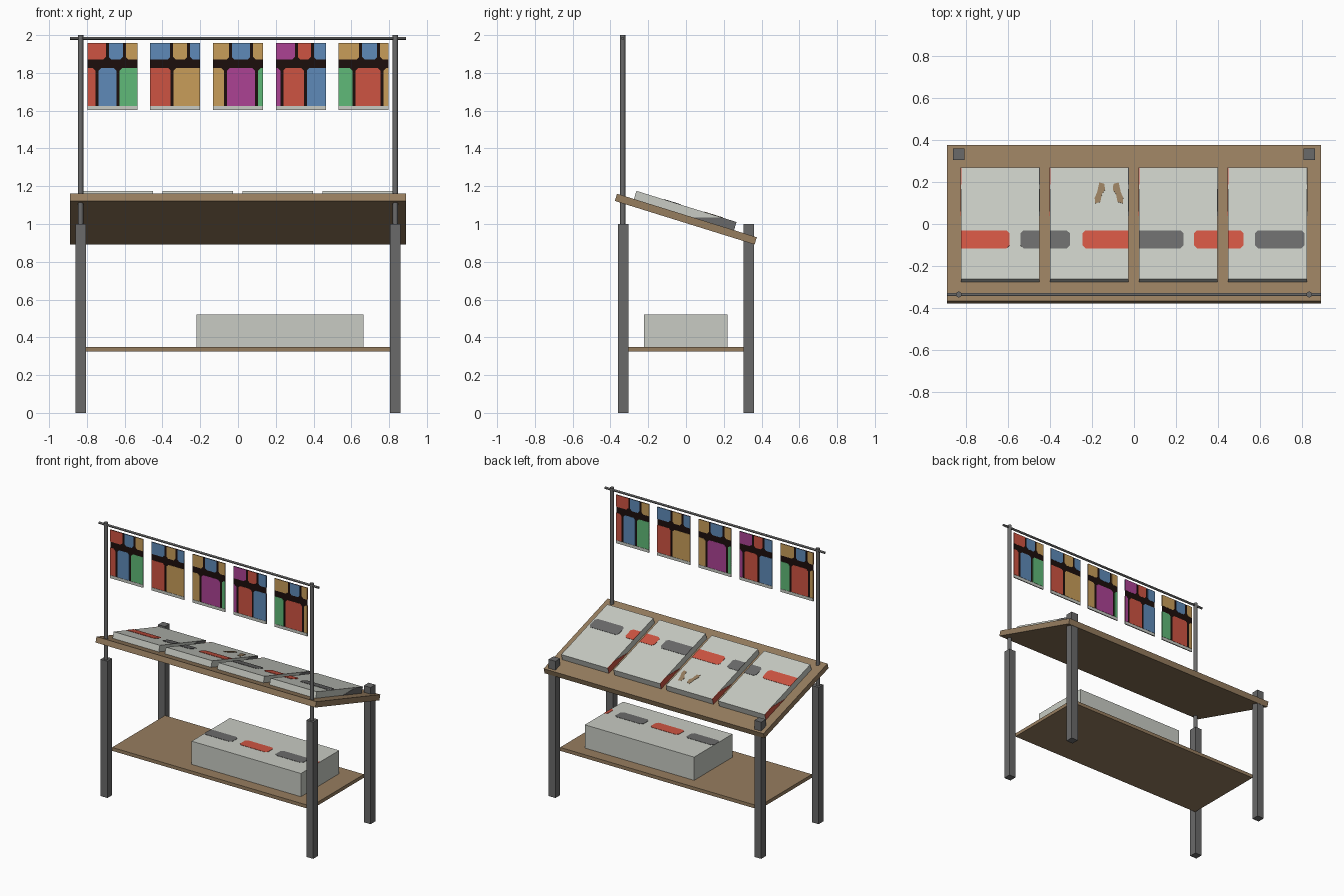
import bpy, bmesh
from math import radians, pi
from mathutils import Matrix

cube = bpy.data.objects.get("Cube")
if cube:
    bpy.data.objects.remove(cube, do_unlink=True)


def material(name, *rgb):
    lin = [((c / 255 + 0.055) / 1.055) ** 2.4 for c in rgb] + [1]
    m = bpy.data.materials.new(name)
    m.use_nodes = True
    m.diffuse_color = lin
    m.node_tree.nodes["Principled BSDF"].inputs["Base Color"].default_value = lin
    return m


WOOD = material("wood brown", 150, 125, 95)
METAL = material("dark grey", 106, 106, 106)
PALE = material("pale grey", 200, 203, 195)
BLACK = material("near black", 28, 14, 12)
RED = material("red", 206, 84, 66)
TINT = {"R": RED,
        "B": material("blue", 94, 138, 184),
        "T": material("tan", 200, 157, 90),
        "G": material("green", 96, 186, 120),
        "P": material("purple", 172, 66, 148)}


def finish(name, bm, mat, frame):
    mesh = bpy.data.meshes.new(name)
    bmesh.ops.recalc_face_normals(bm, faces=bm.faces)
    bm.to_mesh(mesh)
    bm.free()
    mesh.materials.append(mat)
    ob = bpy.data.objects.new(name, mesh)
    ob.matrix_world = frame
    bpy.context.collection.objects.link(ob)
    return ob


def prism(name, points, mat, frame, depth=0.004):
    """Flat plate from a 2D outline, centred on the frame's xy plane."""
    bm = bmesh.new()
    face = bm.faces.new([bm.verts.new((u, v, -depth / 2)) for u, v in points])
    new = bmesh.ops.extrude_face_region(bm, geom=[face])["geom"]
    bmesh.ops.translate(bm, vec=(0, 0, depth),
                        verts=[g for g in new if isinstance(g, bmesh.types.BMVert)])
    return finish(name, bm, mat, frame)


def box(name, x, y, z, mat, frame=Matrix()):
    """Box from three (low, high) ranges."""
    bm = bmesh.new()
    bmesh.ops.create_cube(bm, size=1)
    for v in bm.verts:
        for i, (low, high) in enumerate((x, y, z)):
            v.co[i] = low if v.co[i] < 0 else high
    return finish(name, bm, mat, frame)


def rod(name, radius, length, frame):
    bm = bmesh.new()
    bmesh.ops.create_cone(bm, cap_ends=True, segments=12, radius1=radius,
                          radius2=radius, depth=length)
    ob = finish(name, bm, METAL, frame)
    for o in bpy.context.selected_objects:
        o.select_set(False)
    ob.select_set(True)
    bpy.context.view_layer.objects.active = ob
    bpy.ops.object.shade_smooth_by_angle()


def outline(x0, x1, y0, y1, sw=0, se=0, ne=0, nw=0):
    """Rectangle with a chamfer size for each corner."""
    pts = []
    for x, y, c, dx, dy in ((x0, y0, sw, 1, 1), (x1, y0, se, -1, 1),
                            (x1, y1, ne, -1, -1), (x0, y1, nw, 1, -1)):
        if not c:
            pts.append((x, y))
            continue
        a, b = (x, y + c * dy), (x + c * dx, y)
        pts += [a, b] if dx == dy else [b, a]
    return pts


move = Matrix.Translation
UPRIGHT = Matrix.Rotation(pi / 2, 4, "X")
SIDEWAYS = Matrix(((0, 0, 1, 0), (1, 0, 0, 0), (0, 1, 0, 0), (0, 0, 0, 1)))
SLOPE = move((0, 0.005, 1.045)) @ Matrix.Rotation(radians(-17.3), 4, "X")

# Legs, poles and hanging rail
for sx, side in ((-1, "right"), (1, "left")):
    for sy, end in ((-1, "front"), (1, "back")):
        cx, cy, h = sx * 0.833, sy * 0.332, 0.0275
        box(f"{end}_{side}_leg", (cx - h, cx + h), (cy - h, cy + h), (0, 1), METAL)
    rod(f"{side}_pole", 0.014, 1, move((sx * 0.833, -0.335, 1.5)))
rod("hanging_rail", 0.008, 1.78, move((0, -0.335, 1.983)) @ Matrix.Rotation(pi / 2, 4, "Y"))

# Shelf and sloped top
box("lower_shelf", (-0.805, 0.805), (-0.306, 0.306), (0.325, 0.35), WOOD)
box("sloped_top", (-0.89, 0.89), (-0.3875, 0.3875), (-0.04, 0), WOOD, SLOPE)


def marks(name, x0, x1, y, frame, starts, length):
    """Alternating coloured bars, trimmed to the surface they lie on."""
    for start, mat in starts:
        a, b = max(start, x0), min(start + length, x1)
        if b - a < 0.01:
            continue
        left = 0.015 if a == start else 0
        right = 0.015 if b == start + length else 0
        prism(name, outline(a, b, *y, left, right, right, left), mat, frame)


# Four display cases on the slope, with printed bars and end patches
bars = [(-0.826, RED), (-0.54, METAL), (-0.245, RED),
        (0.0, METAL), (0.285, RED), (0.575, METAL)]
patch = [(0.034, 0), (0.261, 0), (0.261, 0.045), (0.178, 0.045)]
for i in range(4):
    cx = -0.636 + 0.4235 * i
    x0, x1 = cx - 0.187, cx + 0.187
    box("display_case", (x0, x1), (-0.294, 0.261), (0, 0.045), PALE, SLOPE)
    marks("case_bar", x0, x1, (-0.141, -0.051), SLOPE @ move((0, 0, 0.045)), bars, 0.235)
    for x, mat in ((x0, RED), (x1, METAL)):
        prism("case_end_patch", patch, mat, SLOPE @ move((x, 0, 0)) @ SIDEWAYS)

# Pair of small brown prints on the second case
sole = [(-0.165, 0.187), (-0.14, 0.18), (-0.138, 0.15), (-0.152, 0.13),
        (-0.16, 0.09), (-0.185, 0.083), (-0.187, 0.11), (-0.175, 0.14)]
for pts in (sole, [(-0.238 - u, v) for u, v in sole]):
    prism("brown_print", pts, WOOD, SLOPE @ move((0, 0, 0.045)))

# Storage box on the shelf
box("storage_box", (-0.22, 0.665), (-0.222, 0.22), (0.35, 0.52), PALE)
marks("storage_bar", -0.22, 0.665, (-0.085, 0.0), move((0, 0, 0.52)),
      [(-0.22, METAL), (0.067, RED), (0.354, METAL), (0.641, RED)], 0.226)

# Hanging posters: upper and lower tiles as colours with split positions
designs = [("RBT", (0.4, 0.74), "RBG", (0.19, 0.61)),
           ("BTB", (0.43, 0.77), "RT", (0.44,)),
           ("TBT", (0.35, 0.77), "TPG", (0.25, 0.87)),
           ("PRB", (0.41, 0.73), "PRB", (0.12, 0.59)),
           ("TBT", (0.44, 0.8), "GRT", (0.31, 0.87))]
WIDTH, GAP, CUT = 0.265, 0.008, 0.014


def tile_row(left, colours, splits, z, frame, upper):
    edges = [0, *splits, 1]
    for k, c in enumerate(colours):
        a = left + WIDTH * edges[k] + (GAP if k else 0)
        b = left + WIDTH * edges[k + 1] - (GAP if k < len(colours) - 1 else 0)
        cl = CUT if k else 0
        cr = CUT if k < len(colours) - 1 else 0
        corners = (cl, cr, 0, 0) if upper else (0, 0, cr, cl)
        prism("poster_tile", outline(a, b, *z, *corners), TINT[c], frame, 0.003)


for i, (top, top_cuts, low, low_cuts) in enumerate(designs):
    left = (i - 2) * 0.3325 - WIDTH / 2
    box("poster", (left, left + WIDTH), (-0.337, -0.333), (1.603, 1.957), BLACK)
    for turn in (0, pi):
        frame = (move((0, -0.335, 0)) @ Matrix.Rotation(turn, 4, "Z")
                 @ move((0, -0.002, 0)) @ UPRIGHT)
        tile_row(left, top, top_cuts, (1.87, 1.957), frame, True)
        tile_row(left, low, low_cuts, (1.626, 1.826), frame, False)
        prism("poster_foot", outline(left, left + WIDTH, 1.603, 1.624), PALE, frame, 0.003)
